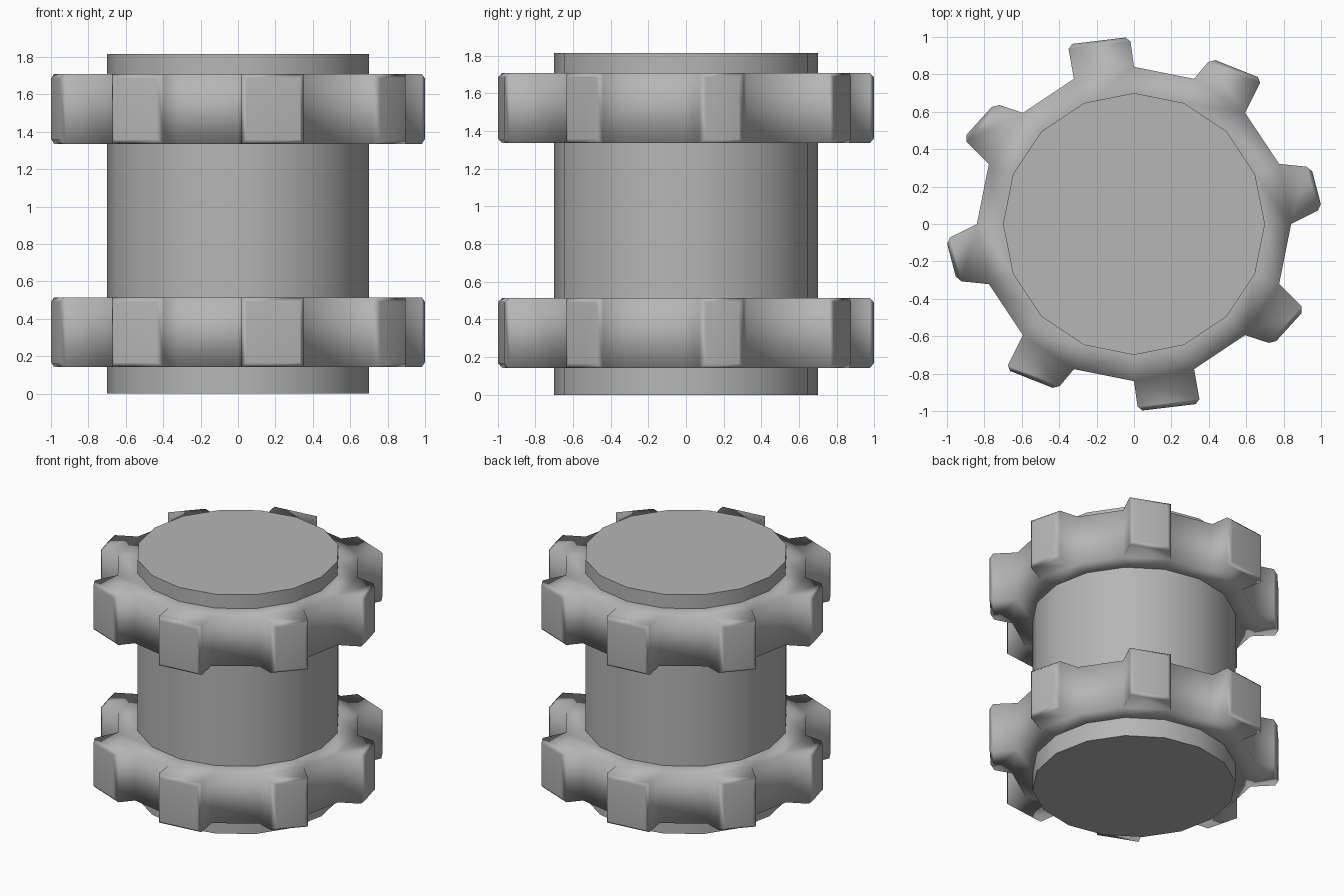
import bpy, bmesh
from math import cos, sin, pi

if "Cube" in bpy.data.objects:
    bpy.data.objects.remove(bpy.data.objects["Cube"])

SIDES = 16
R_DRUM, R_GEAR = 0.70, 0.84
HEIGHT = 1.815

# Tip corners of four teeth; the other four are these turned by 180 degrees
TIPS = [((1.005, 0.083), (0.947, 0.304)),
        ((0.685, 0.777), (0.412, 0.885)),
        ((-0.022, 1.0), (-0.354, 0.96)),
        ((-0.744, 0.644), (-0.913, 0.458))]
TIPS += [tuple((-x, -y) for x, y in pair) for pair in TIPS]

# Darker grey of the whole model
grey = bpy.data.materials.new("dark_grey")
grey.diffuse_color = (0.465, 0.465, 0.465, 1)
grey.use_nodes = True
grey.node_tree.nodes["Principled BSDF"].inputs["Base Color"].default_value = grey.diffuse_color


def ring(bm, r, z):
    return [bm.verts.new((r * cos(2 * pi * i / SIDES), r * sin(2 * pi * i / SIDES), z))
            for i in range(SIDES)]


def make_object(name, bm):
    bmesh.ops.recalc_face_normals(bm, faces=bm.faces)
    me = bpy.data.meshes.new(name)
    bm.to_mesh(me)
    bm.free()
    me.materials.append(grey)
    ob = bpy.data.objects.new(name, me)
    bpy.context.collection.objects.link(ob)
    return ob


def bridge(bm, a, b):
    return [bm.faces.new((a[i], a[(i + 1) % SIDES], b[(i + 1) % SIDES], b[i]))
            for i in range(SIDES)]


# Central drum: smooth side, flat ends
bm = bmesh.new()
low, high = ring(bm, R_DRUM, 0), ring(bm, R_DRUM, HEIGHT)
for f in bridge(bm, low, high):
    f.smooth = True
caps = [bm.faces.new(low[::-1]), bm.faces.new(high)]
for f in caps:
    for e in f.edges:
        e.smooth = False
make_object("drum", bm)


# Toothed collar: a ring with every other side pulled out into a tooth
def toothed_collar(name, z0, z1):
    bm = bmesh.new()
    in0, out0 = ring(bm, R_DRUM, z0), ring(bm, R_GEAR, z0)
    out1, in1 = ring(bm, R_GEAR, z1), ring(bm, R_DRUM, z1)
    bridge(bm, in0, out0)
    walls = bridge(bm, out0, out1)
    bridge(bm, out1, in1)
    tip_edges = set()
    for k, (a, b) in enumerate(TIPS):
        start = out0[2 * k].co.copy()
        tip = bmesh.ops.extrude_discrete_faces(bm, faces=[walls[2 * k]])["faces"][0]
        for v in tip.verts:
            at_start = (v.co.xy - start.xy).length < 0.01
            v.co.x, v.co.y = a if at_start else b
        tip_edges.update(tip.edges)
    bmesh.ops.bevel(bm, geom=list(tip_edges), offset=0.024, segments=1,
                    profile=0.5, affect='EDGES')
    for f in bm.faces:
        f.smooth = True
    ob = make_object(name, bm)
    # Large faces dominate the soft shading
    ob.modifiers.new("soft_shading", 'WEIGHTED_NORMAL').mode = 'FACE_AREA'
    return ob


toothed_collar("lower_toothed_collar", 0.143, 0.515)
toothed_collar("upper_toothed_collar", 1.336, 1.71)
